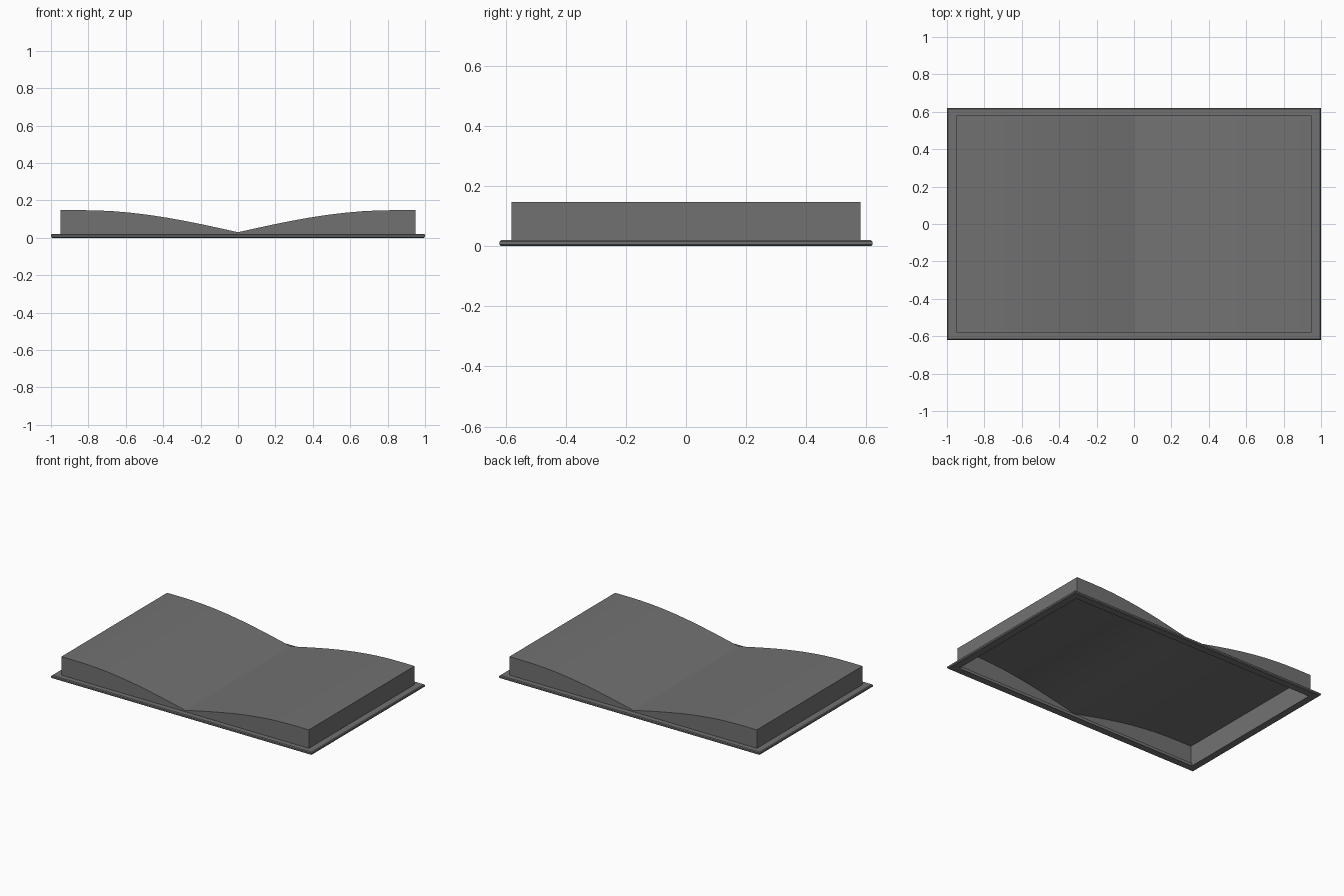
import bpy, bmesh
from math import sin, pi

if "Cube" in bpy.data.objects:
    bpy.data.objects.remove(bpy.data.objects["Cube"])

HX, HY = 1.0, 0.62      # cover half size
PX, PY = 0.95, 0.58     # page block half size
T = 0.02                # cover thickness
SEG = 10                # page curve segments per side

grey = bpy.data.materials.new("dark_grey")
grey.diffuse_color = (0.167, 0.167, 0.167, 1)
grey.use_nodes = True
grey.node_tree.nodes["Principled BSDF"].inputs["Base Color"].default_value = grey.diffuse_color


def finish(name, bm):
    bmesh.ops.recalc_face_normals(bm, faces=bm.faces)
    mesh = bpy.data.meshes.new(name)
    bm.to_mesh(mesh)
    bm.free()
    mesh.materials.append(grey)
    obj = bpy.data.objects.new(name, mesh)
    bpy.context.collection.objects.link(obj)
    return obj


def page_height(x):
    return 0.03 + 0.118 * sin(pi / 2 * min(abs(x) / 0.83, 1))


# Cover: rectangular frame, chamfered outer edge, open in the middle
bm = bmesh.new()
c = 0.005
section = [(0.053, 0), (c, 0), (0, c), (0, T - c), (c, T), (0.053, T)]
rings = []
for inset, z in section:
    x, y = HX - inset, HY - inset
    rings.append([bm.verts.new((sx * x, sy * y, z))
                  for sx, sy in ((-1, -1), (1, -1), (1, 1), (-1, 1))])
for i, a in enumerate(rings):
    b = rings[(i + 1) % len(rings)]
    for j in range(4):
        k = (j + 1) % 4
        bm.faces.new((a[j], a[k], b[k], b[j]))
finish("cover_frame", bm)

# Pages: hollow shell with two curved leaves meeting in a central valley
bm = bmesh.new()
cols = []
for i in range(-SEG, SEG + 1):
    x = PX * i / SEG
    z = page_height(x)
    cols.append([bm.verts.new((x, y, h))
                 for y, h in ((-PY, T), (-PY, z), (PY, z), (PY, T))])
for a, b in zip(cols, cols[1:]):
    for j in range(3):
        bm.faces.new((a[j], b[j], b[j + 1], a[j + 1]))
bm.faces.new(cols[0])
bm.faces.new(cols[-1])
pages = finish("open_pages", bm)

# Make sure the shell faces outward
if max(pages.data.polygons, key=lambda p: abs(p.normal.z)).normal.z < 0:
    pages.data.flip_normals()

# Smooth leaves, crisp edges and valley
bpy.context.view_layer.objects.active = pages
pages.select_set(True)
bpy.ops.object.shade_smooth_by_angle(angle=0.2)
